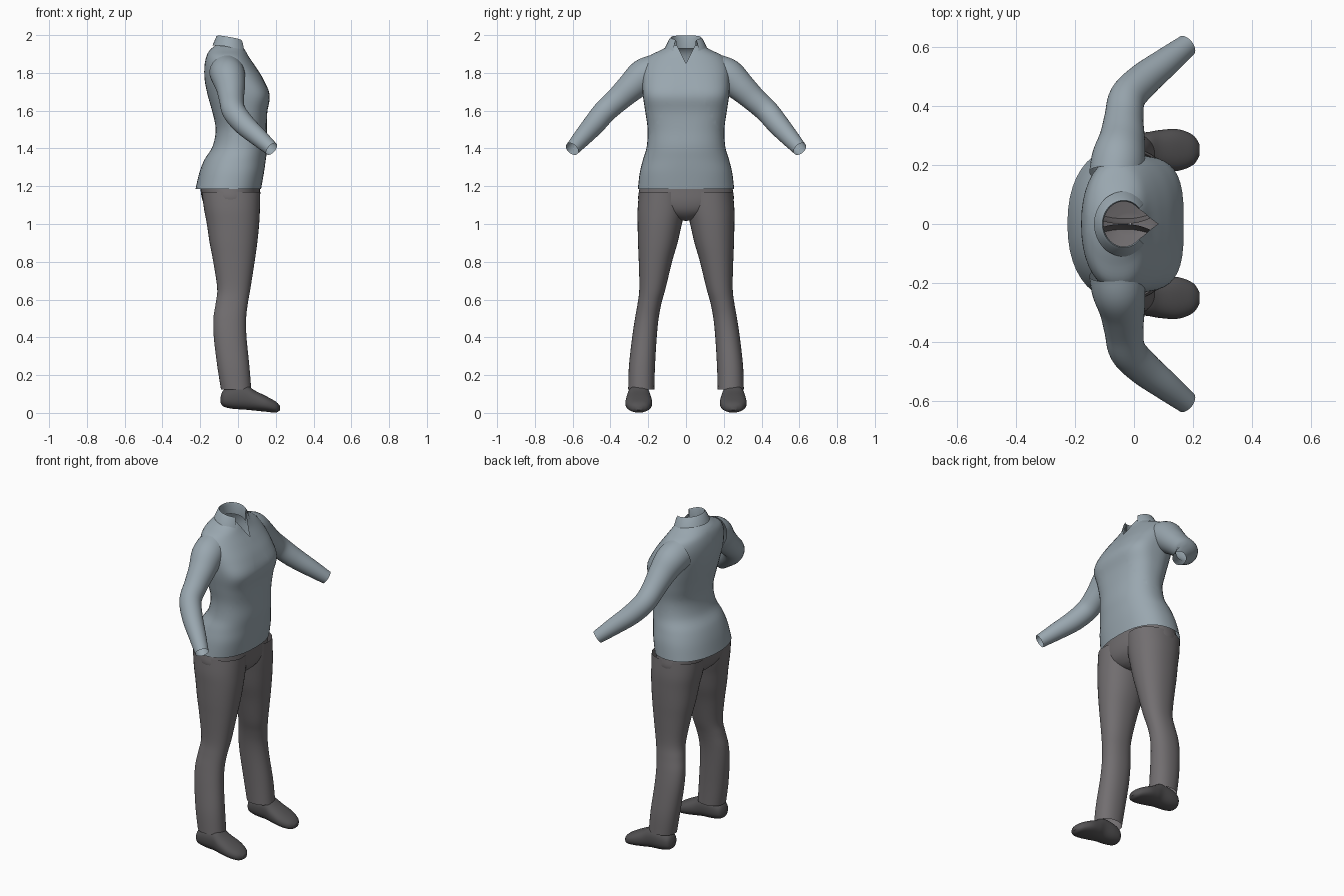
import bpy, bmesh, math
from mathutils import Vector

if "Cube" in bpy.data.objects:
    bpy.data.objects.remove(bpy.data.objects["Cube"], do_unlink=True)

SIDES = 40


def material(name, rgb):
    m = bpy.data.materials.new(name)
    m.use_nodes = True
    m.diffuse_color = (*rgb, 1)
    m.node_tree.nodes["Principled BSDF"].inputs["Base Color"].default_value = (*rgb, 1)
    return m


SHIRT = material("blue grey cloth", (0.32, 0.385, 0.43))
TROUSERS = material("dark grey cloth", (0.168, 0.157, 0.163))
SHOES = material("charcoal leather", (0.088, 0.085, 0.088))


def smooth_rows(rows, steps=5):
    """Catmull-Rom interpolation between rows of section values."""
    out = []
    for i in range(len(rows) - 1):
        p0, p1, p2 = rows[max(i - 1, 0)], rows[i], rows[i + 1]
        p3 = rows[min(i + 2, len(rows) - 1)]
        for s in range(steps):
            t = s / steps
            out.append([b + 0.5 * t * (c - a + t * (2 * a - 5 * b + 4 * c - d
                        + t * (3 * (b - c) + d - a)))
                        for a, b, c, d in zip(p0, p1, p2, p3)])
    return out + [list(rows[-1])]


def oval(n_pos=2, n_neg=2):
    """Unit superellipse points; the two sides of u may differ in squareness."""
    pts = []
    for k in range(SIDES):
        a = 2 * math.pi * k / SIDES
        c, s = math.cos(a), math.sin(a)
        e = 2 / (n_pos if c > 0 else n_neg)
        pts.append((math.copysign(abs(c) ** e, c), math.copysign(abs(s) ** e, s)))
    return pts


def skin(name, rings, mat, closed=True, caps=False, edit=None):
    """Join point rings into one smooth surface."""
    bm = bmesh.new()
    vs = [[bm.verts.new(p) for p in ring] for ring in rings]
    n = len(vs[0])
    for a, b in zip(vs, vs[1:]):
        for k in range(n if closed else n - 1):
            j = (k + 1) % n
            bm.faces.new((a[k], a[j], b[j], b[k]))
    if caps:
        bm.faces.new(vs[0])
        bm.faces.new(vs[-1])
    bmesh.ops.recalc_face_normals(bm, faces=bm.faces)
    if edit:
        edit(bm)
    mesh = bpy.data.meshes.new(name)
    bm.to_mesh(mesh)
    bm.free()
    mesh.materials.append(mat)
    ob = bpy.data.objects.new(name, mesh)
    bpy.context.collection.objects.link(ob)
    bpy.ops.object.select_all(action="DESELECT")
    ob.select_set(True)
    bpy.context.view_layer.objects.active = ob
    bpy.ops.object.shade_smooth_by_angle(angle=math.radians(50))
    return ob


def level_ring(z, x0, x1, y0, y1, front=2.2, back=2.2):
    cx, cy, rx, ry = (x0 + x1) / 2, (y0 + y1) / 2, (x1 - x0) / 2, (y1 - y0) / 2
    return [(cx + rx * u, cy + ry * v, z) for u, v in oval(front, back)]


# Shirt body: height, back, front, half width, front squareness
body = [
    (1.185, -0.225, 0.122, 0.255, 2.4), (1.27, -0.205, 0.137, 0.245, 2.4),
    (1.34, -0.178, 0.147, 0.228, 2.3), (1.41, -0.135, 0.155, 0.208, 2.3),
    (1.50, -0.118, 0.153, 0.203, 2.4), (1.59, -0.135, 0.155, 0.215, 2.8),
    (1.68, -0.160, 0.168, 0.228, 3.2), (1.76, -0.176, 0.138, 0.232, 2.8),
    (1.83, -0.178, 0.095, 0.228, 2.4), (1.885, -0.168, 0.058, 0.200, 2.2),
    (1.920, -0.150, 0.040, 0.135, 2.2), (1.945, -0.120, 0.030, 0.088, 2.2),
]


def cut_neckline(bm):
    """Open a clean V below the collar."""
    for s in (1, -1):
        bmesh.ops.bisect_plane(bm, geom=bm.verts[:] + bm.edges[:] + bm.faces[:],
                               plane_co=(0, 0, 1.85), plane_no=(0, s, -0.5))
    gone = []
    for f in bm.faces:
        c = f.calc_center_median()
        if c.x > -0.03 and abs(c.y) < 0.5 * (c.z - 1.85):
            gone.append(f)
    bmesh.ops.delete(bm, geom=gone, context="FACES")


skin("shirt_body", [level_ring(z, a, b, -w, w, n) for z, a, b, w, n in smooth_rows(body)],
     SHIRT, edit=cut_neckline)

# Folded collar, open at the front
collar = []
for rx, ry, z, drop, power in ((0.070, 0.076, 1.93, 0.03, 2), (0.068, 0.076, 1.985, 0.02, 2),
                               (0.072, 0.080, 1.999, 0.025, 2), (0.080, 0.088, 1.992, 0.03, 2),
                               (0.100, 0.110, 1.945, 0.06, 4)):
    row = []
    for k in range(SIDES + 1):
        t = 2 * k / SIDES - 1
        a = t * math.radians(138)
        row.append((-0.035 - rx * math.cos(a), ry * math.sin(a), z - drop * abs(t) ** power))
    collar.append(row)
skin("shirt_collar", collar, SHIRT, closed=False)

# Sleeves: centre and radius from shoulder to open cuff
sleeve = [
    (-0.060, 0.165, 1.805, 0.092), (-0.052, 0.225, 1.782, 0.090),
    (-0.040, 0.290, 1.725, 0.077), (-0.034, 0.360, 1.660, 0.066),
    (-0.022, 0.428, 1.598, 0.062), (0.030, 0.485, 1.530, 0.058),
    (0.105, 0.545, 1.462, 0.049), (0.178, 0.603, 1.397, 0.038),
]
# Trouser legs: height, back, front, inner side, outer side
leg = [
    (1.17, -0.192, 0.118, 0.000, 0.248), (1.08, -0.180, 0.116, 0.004, 0.256),
    (1.00, -0.165, 0.112, 0.022, 0.256), (0.90, -0.150, 0.102, 0.045, 0.254),
    (0.80, -0.131, 0.088, 0.074, 0.250), (0.66, -0.110, 0.066, 0.108, 0.247),
    (0.58, -0.118, 0.052, 0.130, 0.256), (0.50, -0.130, 0.043, 0.145, 0.270),
    (0.40, -0.128, 0.045, 0.155, 0.285), (0.25, -0.110, 0.060, 0.164, 0.302),
    (0.125, -0.090, 0.070, 0.168, 0.306),
]
# Shoes: distance along the foot, bottom, top, half width
shoe = [
    (-0.092, 0.055, 0.085, 0.016), (-0.077, 0.034, 0.120, 0.044),
    (-0.030, 0.022, 0.142, 0.056), (0.040, 0.017, 0.148, 0.060),
    (0.090, 0.012, 0.118, 0.068), (0.150, 0.006, 0.088, 0.070),
    (0.200, 0.002, 0.060, 0.050), (0.222, 0.014, 0.038, 0.018),
]

for side, s in (("left", 1), ("right", -1)):
    rows = smooth_rows(sleeve)
    centres = [Vector((x, s * y, z)) for x, y, z, r in rows]
    rings = []
    for i, c in enumerate(centres):
        along = (centres[min(i + 1, len(centres) - 1)] - centres[max(i - 1, 0)]).normalized()
        u = along.cross(Vector((1, 0, 0.4))).normalized()
        v = along.cross(u)
        r = rows[i][3]
        rings.append([c + r * (u * p + v * q) for p, q in oval()])
    skin(side + "_sleeve", rings, SHIRT)

    skin(side + "_trouser_leg",
         [level_ring(z, a, b, s * y0, s * y1) for z, a, b, y0, y1 in smooth_rows(leg)], TROUSERS)

    skin(side + "_shoe",
         [[(x, s * 0.25 + w * u, (lo + hi) / 2 + (hi - lo) / 2 * v) for u, v in oval(2.3, 2.3)]
          for x, lo, hi, w in smooth_rows(shoe)], SHOES, caps=True)

# Trouser seat joining the legs, hidden top left open
seat = [
    (1.27, -0.185, 0.118, 0.225), (1.19, -0.198, 0.116, 0.246), (1.12, -0.186, 0.114, 0.250),
    (1.07, -0.155, 0.100, 0.200), (1.035, -0.105, 0.070, 0.100), (1.018, -0.060, 0.035, 0.030),
]
skin("trouser_seat", [level_ring(z, a, b, -w, w) for z, a, b, w in smooth_rows(seat)] +
     [level_ring(1.017, -0.015, -0.01, -0.003, 0.003)], TROUSERS)
